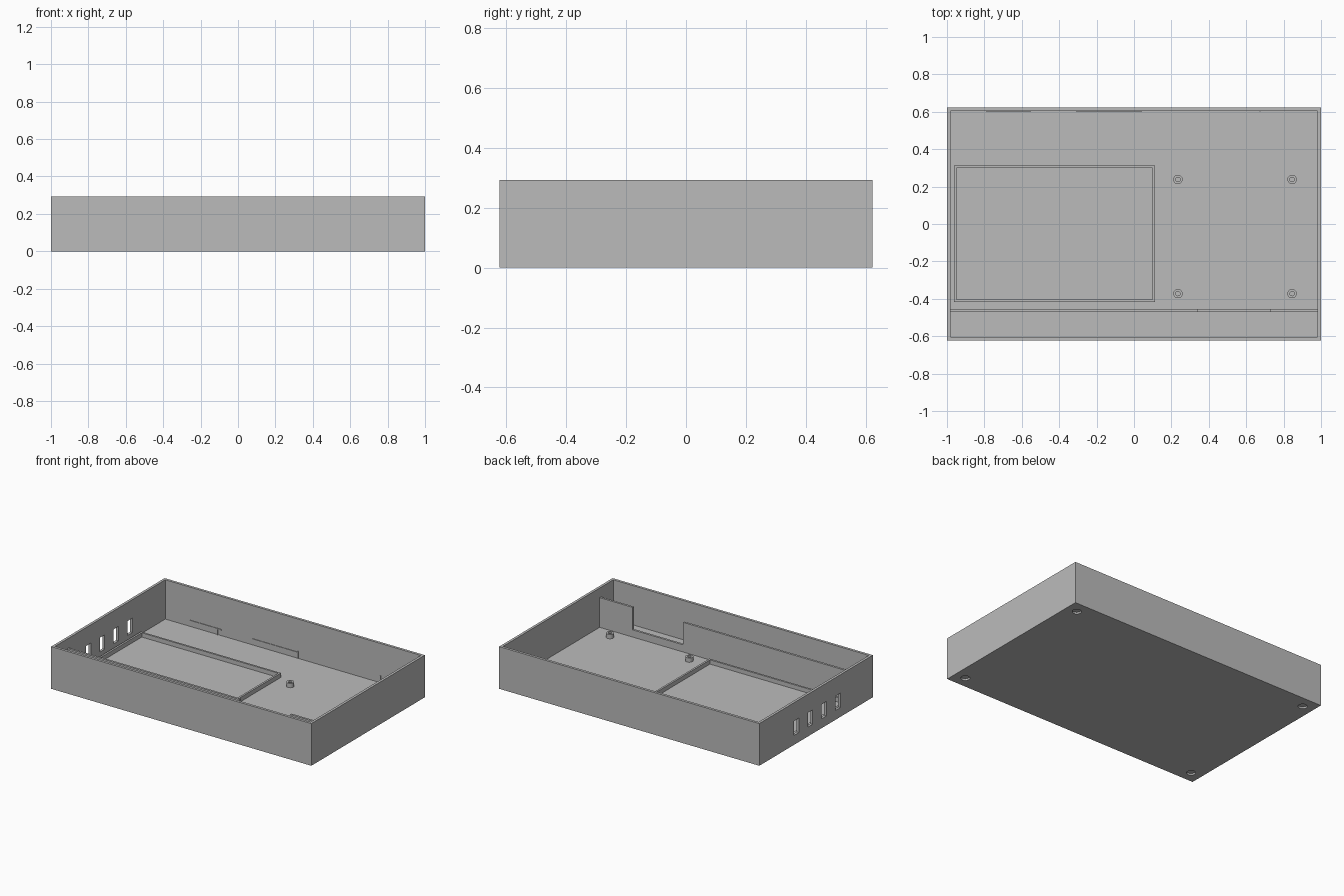
import bpy, bmesh, math
from mathutils import Matrix, Vector

old = bpy.data.objects.get("Cube")
if old:
    bpy.data.objects.remove(old, do_unlink=True)

# Single grey plastic
GREY = (0.5, 0.5, 0.5, 1)
mat = bpy.data.materials.new("grey_plastic")
mat.use_nodes = True
mat.diffuse_color = GREY
mat.node_tree.nodes["Principled BSDF"].inputs["Base Color"].default_value = GREY

W, D, H = 1.0, 0.623, 0.293      # half width, half depth, height
WALL, FLOOR = 0.018, 0.02
IN_X, IN_Y = W - WALL, D - WALL


def finish(bm, name):
    bmesh.ops.recalc_face_normals(bm, faces=bm.faces)
    mesh = bpy.data.meshes.new(name)
    bm.to_mesh(mesh)
    bm.free()
    mesh.materials.append(mat)
    ob = bpy.data.objects.new(name, mesh)
    bpy.context.collection.objects.link(ob)
    return ob


def add_box(bm, lo, hi):
    lo, hi = Vector(lo), Vector(hi)
    size = Matrix.Diagonal((*(hi - lo), 1))
    bmesh.ops.create_cube(bm, size=1, matrix=Matrix.Translation((lo + hi) / 2) @ size)


def add_cylinder(bm, x, y, z0, z1, r):
    bmesh.ops.create_cone(bm, cap_ends=True, segments=20, radius1=r, radius2=r,
                          depth=z1 - z0, matrix=Matrix.Translation((x, y, (z0 + z1) / 2)))


def hollow(bm, rim, depth):
    """Inset the top face by the rim width and sink it."""
    bm.normal_update()
    top = max(bm.faces, key=lambda f: f.calc_center_median().z)
    bmesh.ops.inset_individual(bm, faces=[top], thickness=rim, use_even_offset=True)
    sunk = bmesh.ops.extrude_discrete_faces(bm, faces=[top])["faces"][0]
    bmesh.ops.translate(bm, verts=sunk.verts, vec=(0, 0, -depth))


def cut(ob, cutter):
    cutter.hide_render = True
    mod = ob.modifiers.new("cut", "BOOLEAN")
    mod.operation, mod.solver, mod.object = "DIFFERENCE", "EXACT", cutter
    bpy.context.view_layer.objects.active = ob
    bpy.ops.object.modifier_apply(modifier=mod.name)
    bpy.data.objects.remove(cutter, do_unlink=True)


# Open tray
bm = bmesh.new()
add_box(bm, (-W, -D, 0), (W, D, H))
hollow(bm, WALL, H - FLOOR)
tray = finish(bm, "tray_body")

# Port slots in the side wall and foot recesses in the underside
bm = bmesh.new()
for i in range(4):
    y = -0.24 + i * 0.152
    add_box(bm, (-W - 0.02, y - 0.027, 0.065), (-IN_X + 0.01, y + 0.027, 0.165))
for sx in (-1, 1):
    for sy in (-1, 1):
        add_cylinder(bm, sx * 0.92, sy * 0.542, -0.02, 0.012, 0.029)
cut(tray, finish(bm, "slot_and_recess_cutter"))

# Low rectangular retaining frame, open to the floor
bm = bmesh.new()
add_box(bm, (-0.963, -0.417, FLOOR - 0.005), (0.112, 0.313, 0.05))
hollow(bm, 0.0135, 0.0295)
finish(bm, "retaining_frame")

# Standoffs with screw holes
for side, x in (("right", 0.235), ("left", 0.845)):
    for end, y in (("front", -0.372), ("back", 0.238)):
        bm = bmesh.new()
        add_cylinder(bm, x, y, FLOOR - 0.005, 0.05, 0.025)
        hollow(bm, 0.013, 0.029)
        ob = finish(bm, f"standoff_{end}_{side}")
        for o in bpy.context.selected_objects:
            o.select_set(False)
        ob.select_set(True)
        bpy.context.view_layer.objects.active = ob
        bpy.ops.object.shade_smooth_by_angle(angle=math.radians(35))

# Notched divider panel behind the front wall
outline = [(-IN_X, FLOOR), (IN_X, FLOOR), (IN_X, 0.226), (0.73, 0.226),
           (0.73, 0.07), (0.34, 0.07), (0.34, 0.226), (-IN_X, 0.226)]
bm = bmesh.new()
panel = bm.faces.new([bm.verts.new((x, -0.47, z)) for x, z in outline])
ext = bmesh.ops.extrude_face_region(bm, geom=[panel])["geom"]
bmesh.ops.translate(bm, verts=[v for v in ext if isinstance(v, bmesh.types.BMVert)],
                    vec=(0, 0.015, 0))
finish(bm, "divider_panel")

# Fine ribs on the inside of the back wall
bm = bmesh.new()
for x0, x1, z0, z1 in ((-0.763, -0.757, 0.07, 0.258), (-0.79, -0.55, 0.058, 0.064),
                       (-0.31, 0.04, 0.058, 0.064), (0.036, 0.042, FLOOR, 0.07),
                       (-0.583, -0.577, FLOOR, 0.06), (0.67, 0.676, FLOOR, 0.07)):
    add_box(bm, (x0, IN_Y - 0.004, z0), (x1, IN_Y + 0.004, z1))
finish(bm, "back_wall_ribs")
